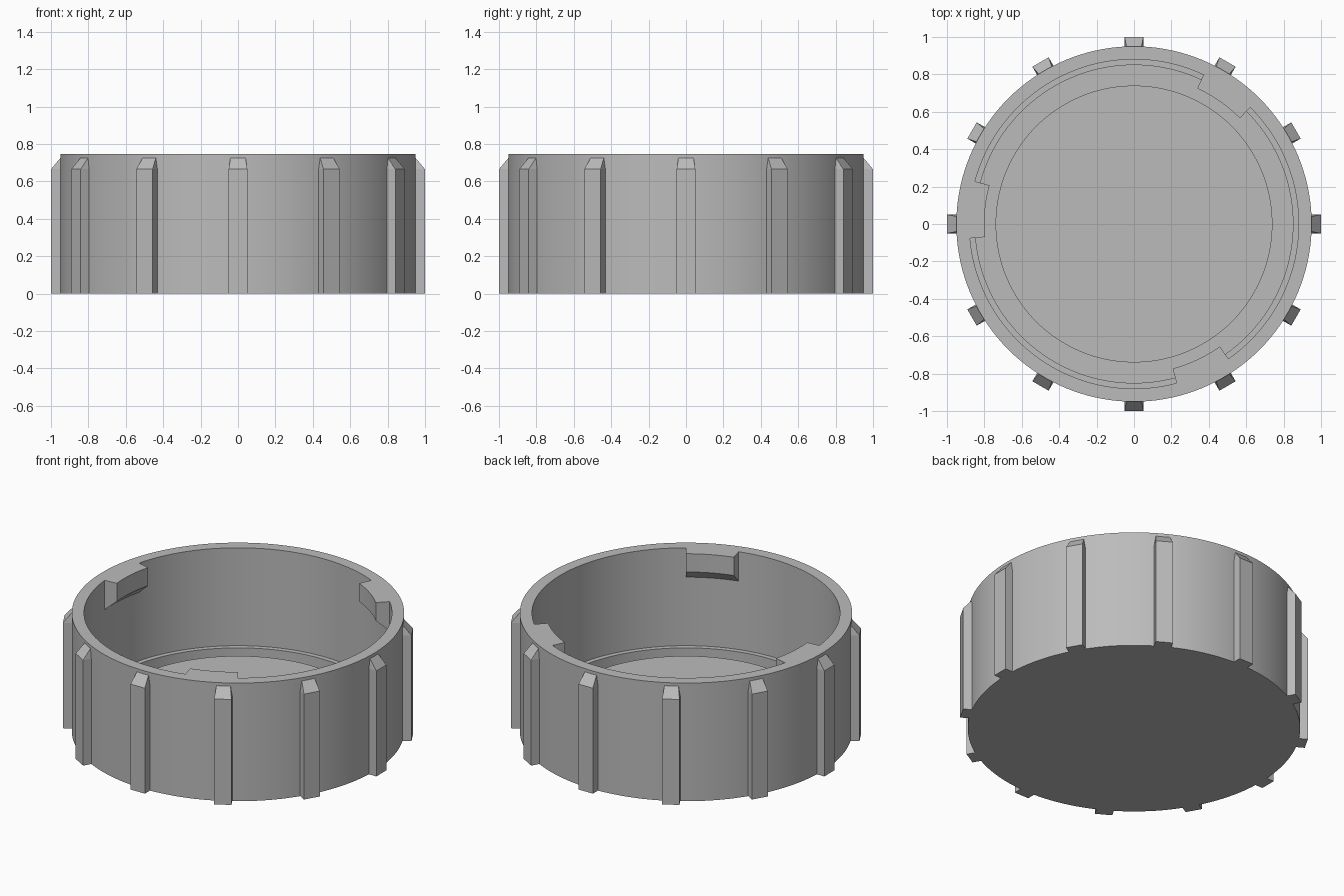
import bpy
import bmesh
from math import sin, cos, radians

cube = bpy.data.objects.get("Cube")
if cube:
    bpy.data.objects.remove(cube, do_unlink=True)

HEIGHT = 0.745
OUTER, INNER, TAB_R = 0.95, 0.88, 0.80
SEGMENTS = 144

grey = bpy.data.materials.new("plain grey")
grey.use_nodes = True
colour = (0.5, 0.5, 0.5, 1)
grey.diffuse_color = colour
grey.node_tree.nodes["Principled BSDF"].inputs["Base Color"].default_value = colour


def make_object(name, bm):
    bmesh.ops.recalc_face_normals(bm, faces=bm.faces)
    mesh = bpy.data.meshes.new(name)
    bm.to_mesh(mesh)
    bm.free()
    mesh.materials.append(grey)
    obj = bpy.data.objects.new(name, mesh)
    bpy.context.collection.objects.link(obj)
    return obj


def polar(r, angle, z):
    return (r * cos(angle), r * sin(angle), z)


def lathe(name, profile):
    """Revolve an open profile whose ends are closed by flat discs."""
    bm = bmesh.new()
    rings = [[bm.verts.new(polar(r, radians(360 * i / SEGMENTS), z))
              for i in range(SEGMENTS)] for r, z in profile]
    for a, b in zip(rings, rings[1:]):
        for i in range(SEGMENTS):
            j = (i + 1) % SEGMENTS
            bm.faces.new((a[i], a[j], b[j], b[i]))
    bm.faces.new(rings[0])
    bm.faces.new(rings[-1])
    return make_object(name, bm)


def sector(name, profile, start, sweep, steps):
    """Sweep a closed profile through part of a turn."""
    bm = bmesh.new()
    cuts = [[bm.verts.new(polar(r, radians(start + sweep * i / steps), z))
             for r, z in profile] for i in range(steps + 1)]
    n = len(profile)
    for a, b in zip(cuts, cuts[1:]):
        for k in range(n):
            m = (k + 1) % n
            bm.faces.new((a[k], a[m], b[m], b[k]))
    bm.faces.new(cuts[0])
    bm.faces.new(cuts[-1])
    return make_object(name, bm)


def smooth(obj):
    bpy.ops.object.select_all(action="DESELECT")
    obj.select_set(True)
    bpy.context.view_layer.objects.active = obj
    bpy.ops.object.shade_smooth_by_angle(angle=radians(25))


# Cup: wall, floor and the seal groove in the floor
FLOOR, GROOVE = 0.128, 0.065
cup = lathe("cup", [
    (OUTER, 0), (OUTER, HEIGHT), (INNER, HEIGHT), (INNER, FLOOR),
    (0.85, FLOOR), (0.85, GROOVE), (0.74, GROOVE), (0.74, FLOOR)])

# Three locking tabs with sloped undersides, merged into the rim
tab_profile = [(TAB_R, HEIGHT), (0.91, HEIGHT), (0.91, 0.56),
               (INNER, 0.56), (TAB_R, 0.63)]
bpy.context.view_layer.objects.active = cup
for k in range(3):
    tab = sector("locking_tab", tab_profile, 45 + 120 * k, 20, 8)
    union = cup.modifiers.new("tab_union", "BOOLEAN")
    union.operation = "UNION"
    union.solver = "EXACT"
    union.object = tab
    bpy.ops.object.modifier_apply(modifier=union.name)
    bpy.data.objects.remove(tab, do_unlink=True)
smooth(cup)

# Twelve grip ribs with a sloped, narrowing top
ROOT, TIP, HALF = 0.947, 1.0, 0.05
for k in range(12):
    bm = bmesh.new()
    low, high = [[bm.verts.new(p) for p in (
        (ROOT, -HALF, z), (TIP, -HALF, z), (TIP, HALF, z), (ROOT, HALF, z))]
        for z in (0, 0.665)]
    left, right = [bm.verts.new((ROOT, s * 0.04, 0.728)) for s in (-1, 1)]
    bm.faces.new(low)
    for i in range(3):
        bm.faces.new((low[i], low[i + 1], high[i + 1], high[i]))
    bm.faces.new((low[3], low[0], high[0], left, right, high[3]))
    bm.faces.new((high[1], high[2], right, left))
    bm.faces.new((high[0], high[1], left))
    bm.faces.new((high[2], high[3], right))
    rib = make_object(f"grip_rib_{k + 1}", bm)
    rib.rotation_euler.z = radians(30 * k)
